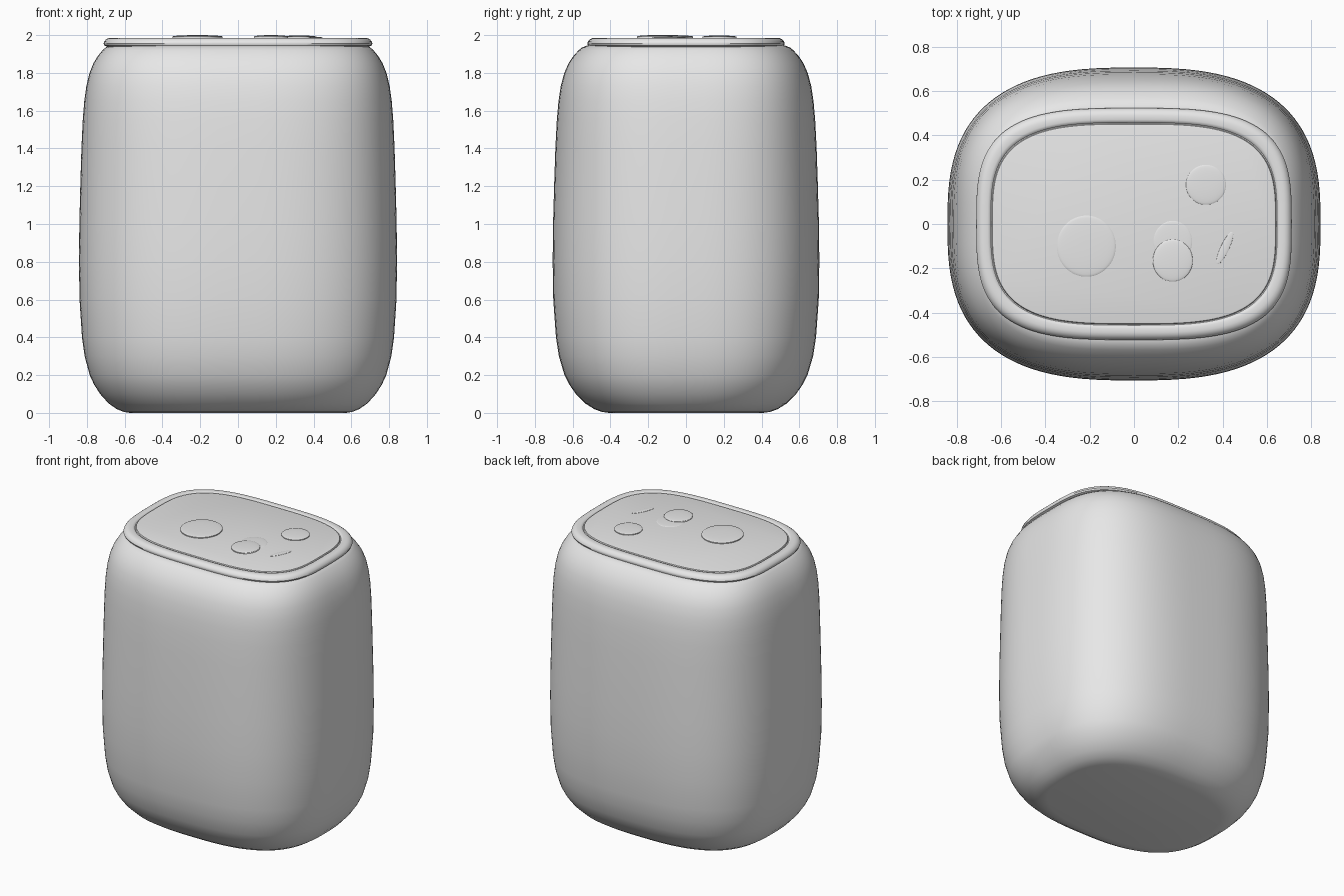
import bpy
import bmesh
import math

cube = bpy.data.objects.get("Cube")
if cube:
    bpy.data.objects.remove(cube, do_unlink=True)

SEGMENTS = 112

grey = bpy.data.materials.new("plain_grey")
grey.use_nodes = True
colour = (0.8, 0.8, 0.8, 1)
grey.diffuse_color = colour
grey.node_tree.nodes["Principled BSDF"].inputs["Base Color"].default_value = colour


def oval(rx, ry, power, z):
    """Points of a rounded-rectangle outline at height z."""
    points = []
    for i in range(SEGMENTS):
        t = math.tau * i / SEGMENTS
        c, s = math.cos(t), math.sin(t)
        points.append((math.copysign(abs(c) ** (2 / power), c) * rx,
                       math.copysign(abs(s) ** (2 / power), s) * ry, z))
    return points


def loft(name, outlines, angle=40):
    """Skin a stack of outlines from bottom to top and cap both ends."""
    bm = bmesh.new()
    rings = [[bm.verts.new(p) for p in outline] for outline in outlines]
    for low, high in zip(rings, rings[1:]):
        for i in range(SEGMENTS):
            j = (i + 1) % SEGMENTS
            bm.faces.new((low[i], low[j], high[j], high[i]))
    bm.faces.new(rings[0][::-1])
    bm.faces.new(rings[-1])
    mesh = bpy.data.meshes.new(name)
    bm.to_mesh(mesh)
    bm.free()
    mesh.materials.append(grey)
    obj = bpy.data.objects.new(name, mesh)
    bpy.context.collection.objects.link(obj)
    bpy.ops.object.select_all(action="DESELECT")
    obj.select_set(True)
    bpy.context.view_layer.objects.active = obj
    bpy.ops.object.shade_smooth_by_angle(angle=math.radians(angle))
    return obj


def dome(name, x, y, rx, ry, base, top, turn=0):
    """A shallow button with a short wall and a gently domed top."""
    wall = base + (top - base) * 0.45
    outlines = [oval(rx, ry, 2, base - 0.01)]
    for k in range(8):
        a = math.pi / 2 * k / 8
        outlines.append(oval(rx * math.cos(a), ry * math.cos(a), 2,
                             wall + (top - wall) * math.sin(a)))
    obj = loft(name, outlines, 50)
    obj.location = (x, y, 0)
    obj.rotation_euler.z = math.radians(turn)


# Soft, slightly barrel-shaped body: height and inset from the widest outline
body_profile = [
    (0, 0.27), (0.006, 0.235), (0.02, 0.2), (0.05, 0.157), (0.1, 0.112),
    (0.15, 0.08), (0.2, 0.057), (0.3, 0.03), (0.4, 0.016), (0.6, 0.003),
    (0.8, 0), (1, 0.002), (1.2, 0.007), (1.4, 0.013), (1.55, 0.02),
    (1.65, 0.028), (1.73, 0.039), (1.8, 0.056), (1.85, 0.076),
    (1.89, 0.1), (1.92, 0.125), (1.935, 0.142), (1.945, 0.165),
]
loft("body", [oval(0.842 - d, 0.706 - d * 1.1, 2.75 + 0.45 * (z / 2) ** 6, z)
              for z, d in body_profile])

# Lid with a rounded rim and a fine groove around the flat control panel
lid_profile = [
    (1.938, 0.018), (1.945, 0.004), (1.955, 0), (1.965, 0.003),
    (1.975, 0.011), (1.982, 0.021), (1.985, 0.033), (1.985, 0.052),
    (1.982, 0.062), (1.976, 0.066), (1.976, 0.07), (1.984, 0.073),
    (1.986, 0.08),
]
loft("lid", [oval(0.712 - d, 0.523 - d, 3.3, z) for z, d in lid_profile])

# Controls on the panel
dome("large_button", -0.215, -0.1, 0.133, 0.138, 1.986, 2.0)
dome("back_button", 0.325, 0.177, 0.09, 0.09, 1.986, 1.998)
dome("button_surround", 0.175, -0.08, 0.088, 0.095, 1.981, 1.991)
dome("front_button", 0.175, -0.165, 0.09, 0.095, 1.986, 2.0)
dome("slot_marker", 0.41, -0.108, 0.08, 0.019, 1.985, 1.99, 65)
